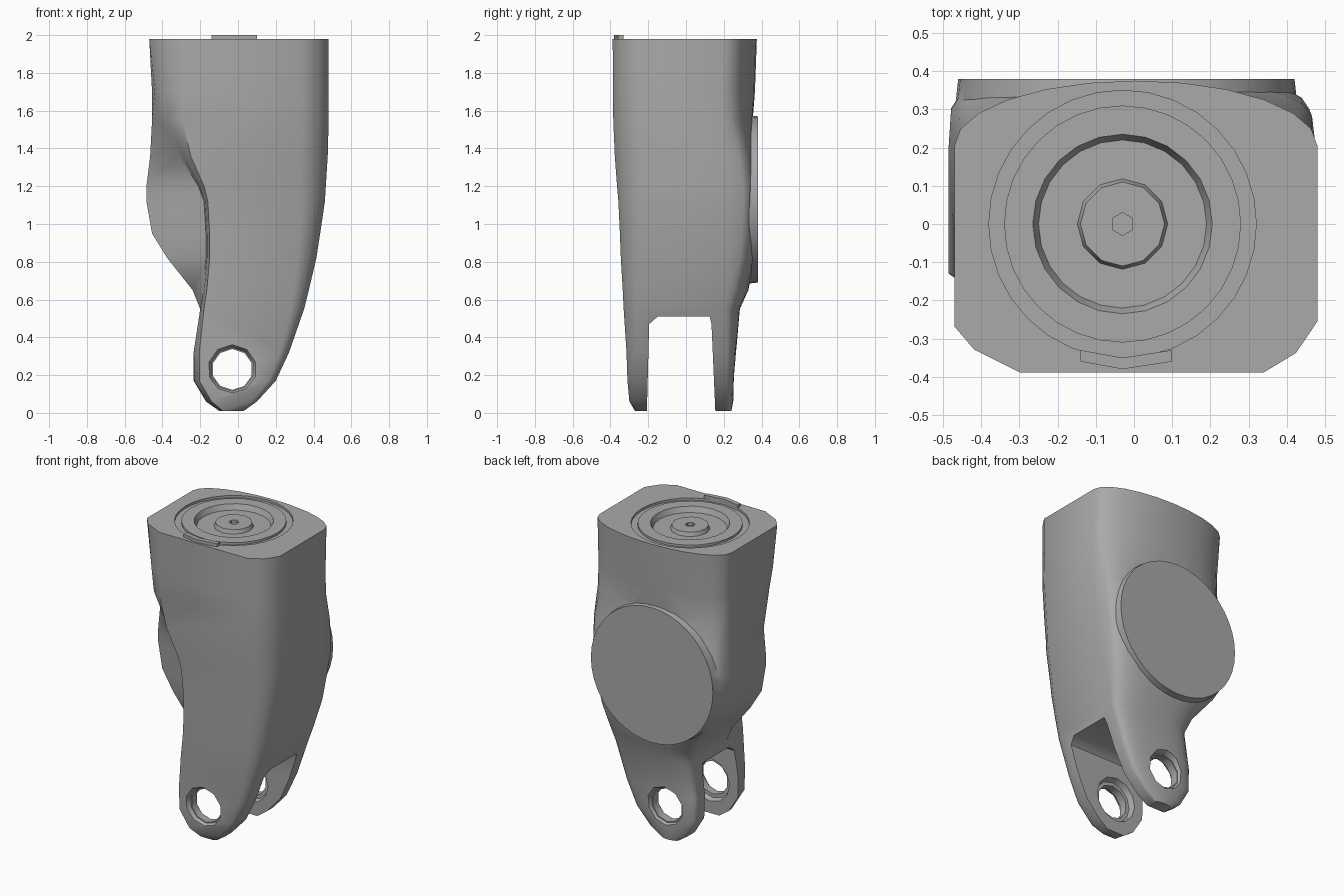
import bpy, bmesh, math
from mathutils import Matrix, Vector

cube = bpy.data.objects.get("Cube")
if cube:
    bpy.data.objects.remove(cube, do_unlink=True)

grey = bpy.data.materials.new("plain grey")
grey.use_nodes = True
grey.diffuse_color = (0.4, 0.4, 0.4, 1)
grey.node_tree.nodes["Principled BSDF"].inputs["Base Color"].default_value = (0.4, 0.4, 0.4, 1)


def make(name, bm):
    bmesh.ops.recalc_face_normals(bm, faces=bm.faces)
    mesh = bpy.data.meshes.new(name)
    bm.to_mesh(mesh)
    bm.free()
    mesh.materials.append(grey)
    obj = bpy.data.objects.new(name, mesh)
    bpy.context.collection.objects.link(obj)
    return obj


def loft(name, rings):
    bm = bmesh.new()
    loops = [[bm.verts.new(p) for p in ring] for ring in rings]
    n = len(loops[0])
    for a, b in zip(loops, loops[1:]):
        for i in range(n):
            j = (i + 1) % n
            bm.faces.new((a[i], a[j], b[j], b[i]))
    bm.faces.new(loops[0])
    bm.faces.new(loops[-1])
    return make(name, bm)


def cone(name, center, r1, r2, depth, axis, sides=32):
    bm = bmesh.new()
    rot = Vector((0, 0, 1)).rotation_difference(Vector(axis)).to_matrix().to_4x4()
    bmesh.ops.create_cone(bm, cap_ends=True, segments=sides, radius1=r1, radius2=r2,
                          depth=depth, matrix=Matrix.Translation(center) @ rot)
    return make(name, bm)


def combine(target, other, operation):
    mod = target.modifiers.new(operation.lower(), "BOOLEAN")
    mod.operation, mod.object, mod.solver = operation, other, "EXACT"
    bpy.context.view_layer.objects.active = target
    bpy.ops.object.modifier_apply(modifier=mod.name)
    bpy.data.objects.remove(other, do_unlink=True)


def section(z, front_l, side_l, right, front, back, cl, cr, round_y, power):
    # rounded front corners, stepped left side, rounded or boxy back
    shelf = min(-0.13, front + 0.24)
    pts = [(front_l + cl, front), (right - cr, front),
           (right - cr * 0.4, front + cr * 0.36), (right, front + cr * 0.95)]
    mid, half = (right + side_l) / 2, (right - side_l) / 2
    for k in range(13):
        c, s = math.cos(math.pi * k / 12), math.sin(math.pi * k / 12)
        pts.append((mid + half * math.copysign(abs(c) ** power, c),
                    back - round_y + round_y * max(s, 0) ** power))
    pts += [(side_l, shelf), (front_l, front + 0.12), (front_l + cl * 0.3, front + 0.06)]
    return [(x, y, z) for x, y in pts]


# columns: height, front left, side left, right, front, back, chamfers, back rounding, boxiness
stations = [
    (0.01, -0.10, -0.10, 0.03, -0.27, 0.24, 0.02, 0.02, 0.03, 1),
    (0.06, -0.17, -0.17, 0.10, -0.30, 0.25, 0.03, 0.03, 0.03, 1),
    (0.17, -0.235, -0.235, 0.20, -0.31, 0.255, 0.03, 0.04, 0.04, 0.8),
    (0.32, -0.235, -0.235, 0.27, -0.315, 0.265, 0.03, 0.05, 0.05, 0.8),
    (0.55, -0.20, -0.20, 0.35, -0.33, 0.285, 0.02, 0.07, 0.08, 0.8),
    (0.65, -0.185, -0.24, 0.375, -0.335, 0.33, 0.02, 0.08, 0.11, 0.8),
    (0.82, -0.17, -0.375, 0.415, -0.345, 0.365, 0.02, 0.10, 0.15, 0.55),
    (0.95, -0.17, -0.455, 0.435, -0.35, 0.372, 0.02, 0.11, 0.17, 0.45),
    (1.12, -0.18, -0.485, 0.46, -0.358, 0.374, 0.02, 0.12, 0.17, 0.4),
    (1.2, -0.21, -0.485, 0.465, -0.365, 0.372, 0.03, 0.13, 0.17, 0.4),
    (1.36, -0.31, -0.465, 0.475, -0.377, 0.365, 0.06, 0.14, 0.16, 0.55),
    (1.55, -0.415, -0.455, 0.48, -0.385, 0.353, 0.12, 0.14, 0.16, 0.9),
    (1.7, -0.44, -0.455, 0.48, -0.387, 0.365, 0.15, 0.14, 0.17, 1),
    (1.98, -0.47, -0.47, 0.48, -0.388, 0.375, 0.17, 0.14, 0.17, 1),
]
body = loft("bracket_body", [section(*s) for s in stations])

# round pad on the back
combine(body, cone("back_pad", (-0.02, 0.29, 1.13), 0.46, 0.44, 0.18, (0, 1, 0), 40), "UNION")

# gap between the two prongs
gap_profile = [(-0.21, -0.1), (0.16, -0.1), (0.135, 0.47), (0.125, 0.51), (-0.15, 0.51), (-0.195, 0.47)]
gap = loft("prong_gap", [[(x, y, z) for y, z in gap_profile] for x in (-1, 1)])
combine(body, gap, "DIFFERENCE")

# pivot hole, with a countersink outside and a shallow pocket inside each prong
px, pz = -0.03, 0.23
combine(body, cone("pivot_hole", (px, 0, pz), 0.108, 0.108, 2, (0, 1, 0), 10), "DIFFERENCE")
for y, inner, d in ((-0.315, -0.21, 1), (0.265, 0.155, -1)):
    combine(body, cone("countersink", (px, y, pz), 0.145, 0.115, 0.06, (0, d, 0), 10), "DIFFERENCE")
    combine(body, cone("pocket", (px, inner, pz), 0.13, 0.15, 0.05, (0, d, 0), 12), "DIFFERENCE")

# round socket and groove in the top
cx = -0.03
combine(body, cone("socket", (cx, 0, 1.98), 0.22, 0.25, 0.07, (0, 0, 1), 24), "DIFFERENCE")
groove = cone("groove", (cx, 0, 1.98), 0.35, 0.35, 0.03, (0, 0, 1))
combine(groove, cone("groove_core", (cx, 0, 1.98), 0.31, 0.31, 0.2, (0, 0, 1)), "DIFFERENCE")
combine(body, groove, "DIFFERENCE")

# boss in the socket with a small centre hole
boss = cone("socket_boss", (cx, 0, 1.955), 0.12, 0.11, 0.03, (0, 0, 1), 12)
combine(boss, cone("centre_hole", (cx, 0, 1.97), 0.03, 0.03, 0.04, (0, 0, 1), 6), "DIFFERENCE")

# raised lip at the front of the top face
lip = loft("top_lip", [[(-0.14, -0.36, z), (-0.03, -0.38, z), (0.1, -0.36, z),
                        (0.1, -0.33, z), (-0.03, -0.35, z), (-0.14, -0.33, z)] for z in (1.96, 2.0)])

for obj, angle in ((body, 42), (boss, 30), (lip, 30)):
    bpy.ops.object.select_all(action="DESELECT")
    obj.select_set(True)
    bpy.context.view_layer.objects.active = obj
    bpy.ops.object.shade_smooth_by_angle(angle=math.radians(angle))
